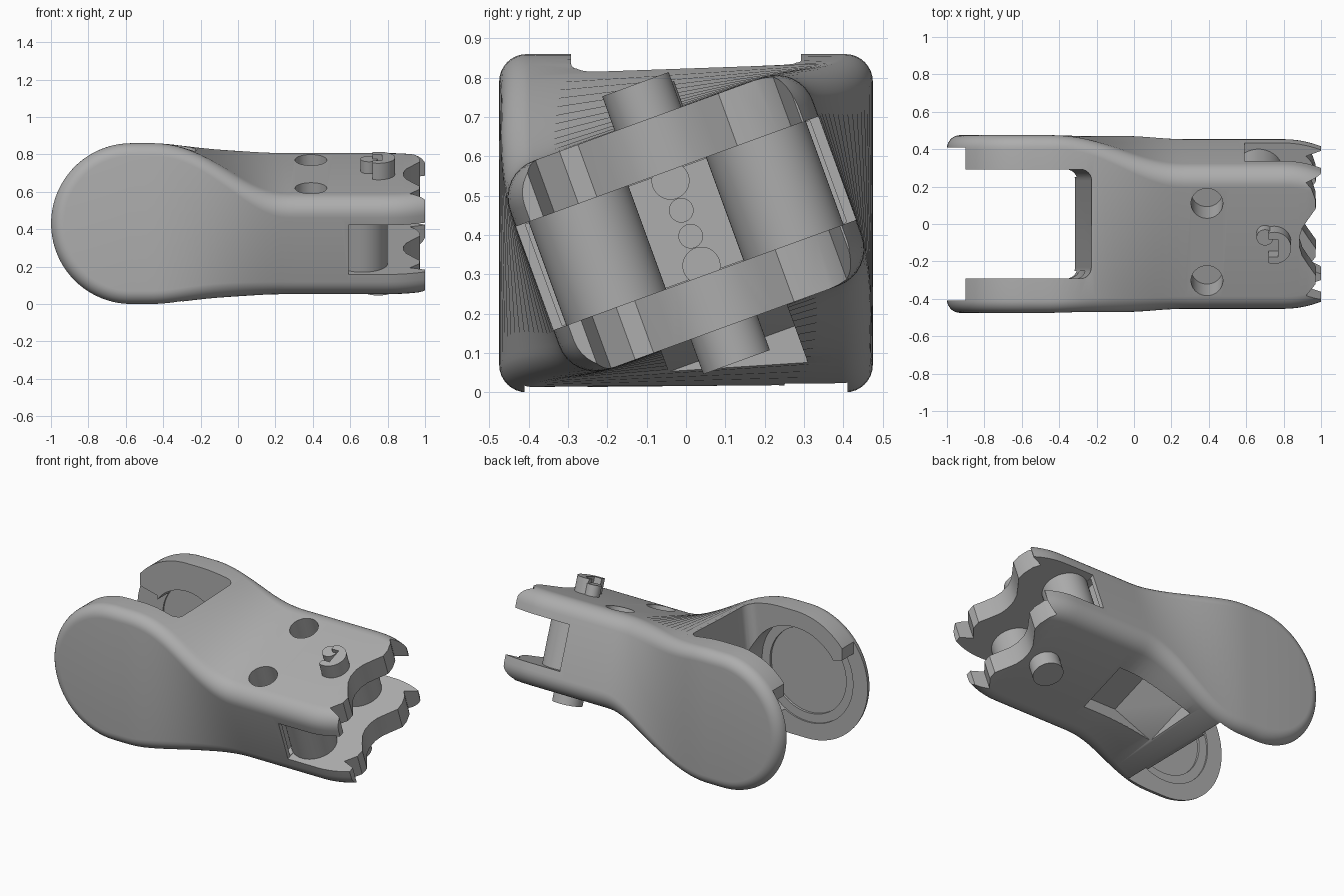
import bpy, bmesh, math
from mathutils import Matrix, Vector

cube = bpy.data.objects.get("Cube")
if cube:
    bpy.data.objects.remove(cube)

grey = bpy.data.materials.new("plain grey")
grey.use_nodes = True
COLOUR = (0.42, 0.42, 0.42, 1)
grey.diffuse_color = COLOUR
grey.node_tree.nodes["Principled BSDF"].inputs["Base Color"].default_value = COLOUR

MID = 0.43                      # height of the long axis
TWIST = math.radians(20)
HUB = -0.57                     # centre of the round fork end
UP = Matrix.Translation((0, 0, MID))
TAIL = UP @ Matrix.Rotation(TWIST, 4, "X")   # frame of the twisted end


def finish(name, bm, frame=UP):
    bmesh.ops.recalc_face_normals(bm, faces=bm.faces)
    bm.transform(frame)
    mesh = bpy.data.meshes.new(name)
    bm.to_mesh(mesh)
    bm.free()
    mesh.materials.append(grey)
    ob = bpy.data.objects.new(name, mesh)
    bpy.context.collection.objects.link(ob)
    return ob


def box(name, lo, hi, frame=UP):
    bm = bmesh.new()
    bmesh.ops.create_cube(bm, size=1)
    for v in bm.verts:
        v.co = [a + (b - a) * (c + 0.5) for a, b, c in zip(lo, hi, v.co)]
    return finish(name, bm, frame)


def cylinder(name, axis, r, start, end, frame=UP):
    """Cylinder along an axis letter, from point start to point end."""
    bm = bmesh.new()
    a, b = Vector(start), Vector(end)
    turn = {"X": Matrix.Rotation(math.pi / 2, 4, "Y"),
            "Y": Matrix.Rotation(math.pi / 2, 4, "X"), "Z": Matrix()}[axis]
    bmesh.ops.create_cone(bm, cap_ends=True, segments=64, radius1=r, radius2=r,
                          depth=(b - a).length, matrix=Matrix.Translation((a + b) / 2) @ turn)
    return finish(name, bm, frame)


def prism(name, points, depth, frame=UP, round_edges=0):
    """Extrude a closed outline of 3D points by the vector depth."""
    bm = bmesh.new()
    near = [bm.verts.new(p) for p in points]
    far = [bm.verts.new(Vector(p) + Vector(depth)) for p in points]
    bm.faces.new(near)
    bm.faces.new(far)
    bridge(bm, near, far, True)
    bmesh.ops.recalc_face_normals(bm, faces=bm.faces)
    if round_edges:
        wall = [e for e in bm.edges if all(v.co.x > -0.5 for v in e.verts)
                and abs(e.verts[0].co.y - e.verts[1].co.y) < 0.01]
        bmesh.ops.bevel(bm, geom=wall, offset=round_edges, segments=6, profile=0.5, affect="EDGES")
    return finish(name, bm, frame)


def boolean(ob, tool):
    mod = ob.modifiers.new("cut", "BOOLEAN")
    mod.operation, mod.object, mod.solver = "DIFFERENCE", tool, "EXACT"
    bpy.context.view_layer.objects.active = ob
    bpy.ops.object.modifier_apply(modifier=mod.name)
    bpy.data.objects.remove(tool)


def smooth(ob):
    bpy.ops.object.select_all(action="DESELECT")
    ob.select_set(True)
    bpy.context.view_layer.objects.active = ob
    bpy.ops.object.shade_smooth_by_angle(angle=math.radians(30))


def mix(a, b, t):
    return a + (b - a) * t


def section(x):
    """Rounded rectangle across the body at x, turned by the local twist."""
    t = min(max((x + 0.46) / 0.73, 0), 1)
    t = t * t * (3 - 2 * t)
    taper = 0.04 * max(0, (x - 0.8) / 0.2) ** 2
    hu, hw = mix(0.475, 0.41, t) - taper, mix(0.43, 0.282, t)
    r = mix(0.07, 0.1, t)
    turn = Matrix.Rotation(TWIST * t ** 1.6, 4, "X")
    ring = []
    for q, (su, sw) in enumerate([(1, 1), (-1, 1), (-1, -1), (1, -1)]):
        for k in range(9):
            a = math.pi / 2 * (q + k / 8)
            ring.append(turn @ Vector((x, su * (hu - r) + r * math.cos(a),
                                       sw * (hw - r) + r * math.sin(a))))
    return ring


def bridge(bm, a, b, closed):
    for i in range(len(a) if closed else len(a) - 1):
        j = (i + 1) % len(a)
        bm.faces.new((a[i], a[j], b[j], b[i]))


# Body: twisted loft, continued by half a turn of its first section
bm = bmesh.new()
stations = [HUB + 0.04 * i for i in range(34)] + [0.8 + 0.04 * i for i in range(6)]
rings = [[bm.verts.new(p) for p in section(x)] for x in stations]
for a, b in zip(rings, rings[1:]):
    bridge(bm, a, b, True)
bm.faces.new(rings[-1])
upper, lower = rings[0][:18], rings[0][18:][::-1]
fan = [upper]
hub = Vector((HUB, 0, 0))
for k in range(1, 40):
    turn = Matrix.Rotation(-math.pi * k / 40, 3, "Y")
    fan.append([bm.verts.new(turn @ (v.co - hub) + hub) for v in upper])
fan.append(lower)
for a, b in zip(fan, fan[1:]):
    bridge(bm, a, b, False)
for i in (0, -1):
    bm.faces.new([row[i] for row in fan])
body = finish("body", bm)

# Gap between the fork arms, with a sloped and rounded inner wall
gap = [(-1.2, -0.292, -0.6), (-0.335, -0.292, -0.6), (-0.205, -0.292, 0.6), (-1.2, -0.292, 0.6)]
boolean(body, prism("fork_gap", gap, (0, 0.584, 0), round_edges=0.06))

# Stepped joint seats inside each arm
step = [(-1.2, 0.6), (-0.9, 0.6), (-0.9, 0.2), (-0.78, 0.17), (-0.7, -0.22),
        (-0.3, -0.31), (-0.3, -0.6), (-1.2, -0.6)]
for s, seats in ((-1, ((0.325, 0.42), (0.27, 0.435))), (1, ((0.25, 0.42),))):
    boolean(body, prism("arm_step", [(x, s * 0.25, z) for x, z in step], (0, s * 0.16, 0)))
    for r, depth in seats:
        boolean(body, cylinder("seat", "Y", r, (HUB, min(s * 0.25, s * depth), 0),
                               (HUB, max(s * 0.25, s * depth), 0)))

# Slot between the two end plates
boolean(body, box("end_slot", (0.59, -0.6, -0.14), (1.2, 0.6, 0.14), TAIL))
boolean(body, box("slot_pocket", (0.55, -0.385, -0.137), (0.7, 0.385, 0.137), TAIL))
for w, r in ((0.115, 0.047), (0.035, 0.03), (-0.035, 0.03), (-0.115, 0.047)):
    boolean(body, cylinder("wire_hole", "X", r, (0.4, 0, w), (0.6, 0, w), TAIL))

# Shallow pocket on the underside, ramped towards the fork
ramp = [(0.32, -0.6), (0.32, -0.18), (0.06, -0.18), (-0.16, -0.34), (-0.16, -0.6)]
boolean(body, prism("under_pocket", [(x, -0.17, w) for x, w in ramp], (0, 0.34, 0), TAIL))

# Scalloped ends of the plates
lobe = [(0.95, 0.3), (0.97, 0.24), (0.972, 0.19), (0.935, 0.135), (0.9, 0.08), (0.885, 0.03)]
edge = [(1.0, 0.46), (1.0, 0.365), (0.92, 0.335)] + lobe
edge += [(x, -u) for x, u in reversed(lobe[1:])] + [(0.92, -0.305), (1.0, -0.335), (1.0, -0.46)]
outline = [(1.2, 0.46)] + edge + [(1.2, -0.46)]
boolean(body, prism("scallops", [(x, u, -0.5) for x, u in outline], (0, 0, 1), TAIL))

# Round holes on the upper face
for s in (-1, 1):
    boolean(body, cylinder("top_hole", "Z", 0.085, (0.39, s * 0.22, 0.1), (0.39, s * 0.22, 0.5), TAIL))
smooth(body)

# Hinge posts: the upper one is slotted and holds a small pin
upper_post = cylinder("upper_post", "Z", 0.09, (0.75, 0, 0.2), (0.75, 0, 0.376), TAIL)
boolean(upper_post, box("post_slot", (0.6, -0.05, 0.27), (0.77, 0.05, 0.5), TAIL))
boolean(upper_post, box("post_side", (0.6, -0.2, 0.271), (0.72, 0.2, 0.51), TAIL))
pin = cylinder("post_pin", "Z", 0.045, (0.7, 0.05, 0.2), (0.7, 0.05, 0.35), TAIL)
lower_post = cylinder("lower_post", "Z", 0.09, (0.75, 0, -0.376), (0.75, 0, -0.2), TAIL)
for ob in (upper_post, pin, lower_post):
    smooth(ob)

# Columns joining the end plates
for s, side in ((-1, "right"), (1, "left")):
    smooth(cylinder("column_" + side, "Z", 0.135, (0.665, s * 0.24, -0.16), (0.665, s * 0.24, 0.16), TAIL))
